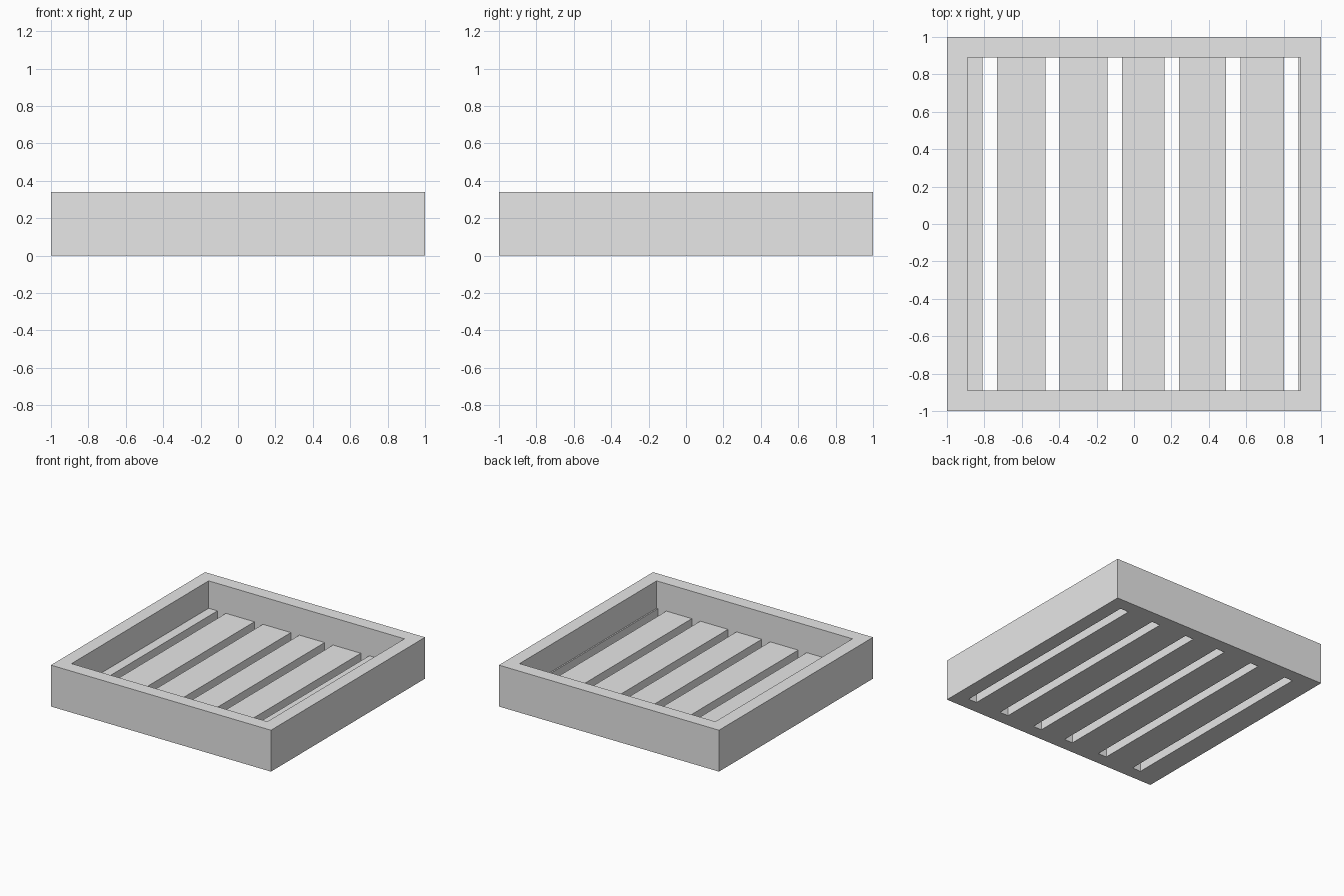
import bpy

cube = bpy.data.objects.get("Cube")
if cube:
    bpy.data.objects.remove(cube, do_unlink=True)

HEIGHT = 0.34
WALL = 0.11
FLOOR = 0.115
INNER = 1 - WALL

grey = bpy.data.materials.new("light_grey")
grey.use_nodes = True
grey.diffuse_color = (0.8, 0.8, 0.8, 1)
grey.node_tree.nodes["Principled BSDF"].inputs["Base Color"].default_value = (0.8, 0.8, 0.8, 1)


def box(name, low, high):
    """Axis-aligned box between two corners."""
    centre = [(a + b) / 2 for a, b in zip(low, high)]
    bpy.ops.mesh.primitive_cube_add(size=1, location=centre)
    obj = bpy.context.object
    obj.name = name
    obj.scale = [b - a for a, b in zip(low, high)]
    bpy.ops.object.transform_apply(location=True, rotation=False, scale=True)
    obj.data.materials.append(grey)
    return obj


def cut(target, cutter):
    """Subtract the cutter from the target, then discard it."""
    cutter.hide_render = True
    mod = target.modifiers.new("cut", 'BOOLEAN')
    mod.operation = 'DIFFERENCE'
    mod.solver = 'EXACT'
    mod.object = cutter
    bpy.context.view_layer.objects.active = target
    bpy.ops.object.modifier_apply(modifier=mod.name)
    bpy.data.objects.remove(cutter, do_unlink=True)


# Square tray with an open top
tray = box("slatted_tray", (-1, -1, 0), (1, 1, HEIGHT))
cut(tray, box("cavity_cutter", (-INNER, -INNER, FLOOR), (INNER, INNER, HEIGHT + 0.2)))

# Drainage slots through the floor, leaving the slats between them
SLOT_WIDTH = 0.077
for left in (-0.81, -0.474, -0.142, 0.164, 0.493, 0.802):
    cut(tray, box("slot_cutter", (left, -INNER, -0.1), (left + SLOT_WIDTH, INNER, FLOOR + 0.1)))
